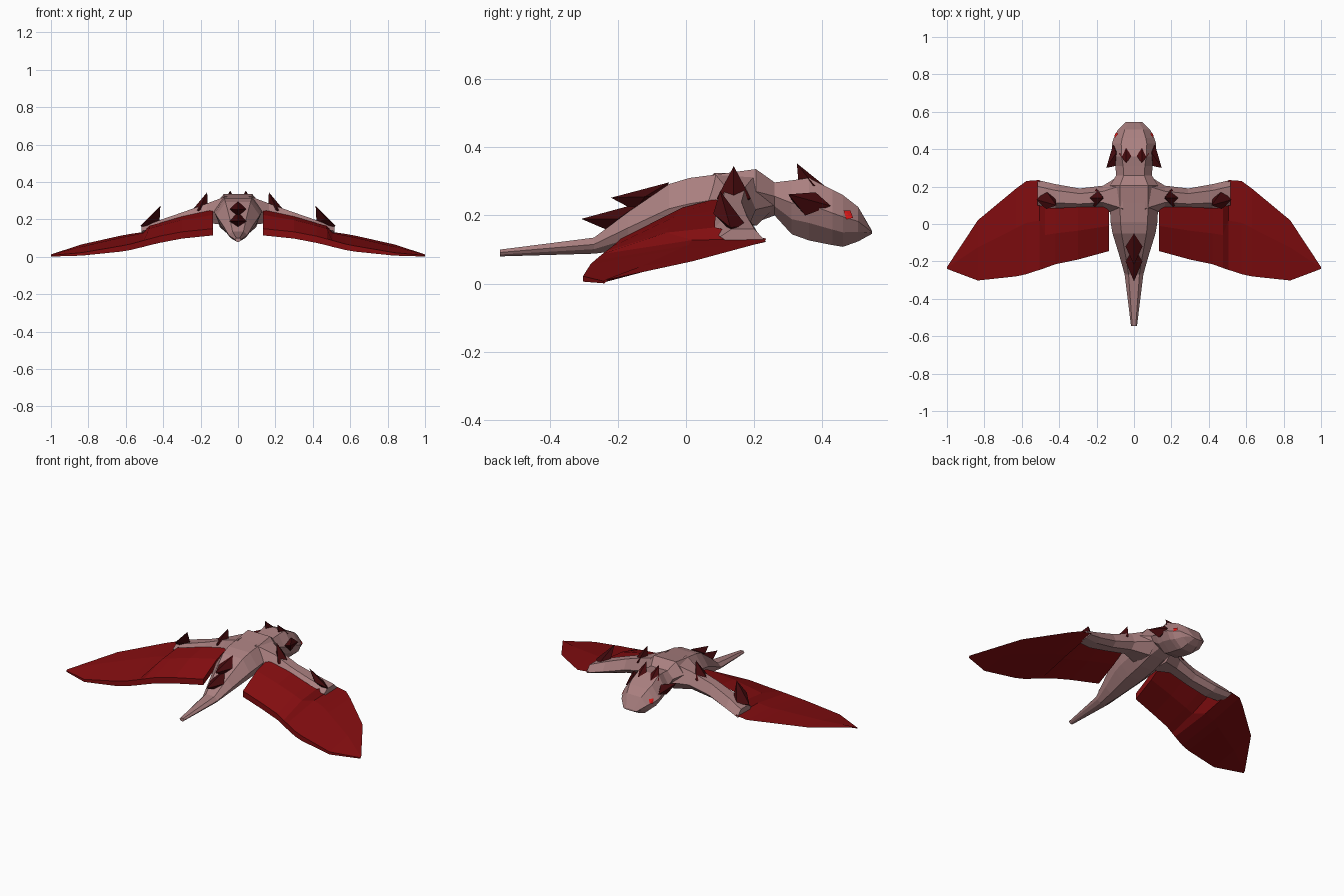
import bpy, bmesh
from mathutils import Vector
from mathutils.bvhtree import BVHTree


def material(name, rgb):
    m = bpy.data.materials.new(name)
    m.diffuse_color = (*rgb, 1)
    return m


SKIN = material("dusty pink skin", (0.40, 0.215, 0.215))
WING = material("deep red membrane", (0.23, 0.004, 0.005))
SPIKE = material("dark maroon spike", (0.06, 0.003, 0.004))
EYE = material("bright red eye", (0.80, 0.01, 0.01))


def make(name, verts, faces, mat):
    mesh = bpy.data.meshes.new(name)
    mesh.from_pydata([tuple(v) for v in verts], [], faces)
    bm = bmesh.new()
    bm.from_mesh(mesh)
    bmesh.ops.remove_doubles(bm, verts=bm.verts, dist=0.0005)
    bmesh.ops.recalc_face_normals(bm, faces=bm.faces)
    bm.to_mesh(mesh)
    bm.free()
    mesh.materials.append(mat)
    obj = bpy.data.objects.new(name, mesh)
    bpy.context.collection.objects.link(obj)
    return obj


def loft(name, rings, mat):
    n = len(rings[0])
    verts = [v for r in rings for v in r]
    faces = [(k * n + i, k * n + (i + 1) % n, (k + 1) * n + (i + 1) % n, (k + 1) * n + i)
             for k in range(len(rings) - 1) for i in range(n)]
    faces += [tuple(range(n)), tuple(range(len(verts) - n, len(verts)))]
    return make(name, verts, faces, mat)


# Body from tail tip to snout: y, half width, bottom z, top z
BODY = [(-0.545, 0.016, 0.08, 0.10), (-0.27, 0.05, 0.088, 0.135), (-0.17, 0.078, 0.10, 0.21),
        (-0.05, 0.115, 0.12, 0.292), (0.01, 0.125, 0.13, 0.31), (0.11, 0.13, 0.15, 0.323),
        (0.205, 0.13, 0.18, 0.336), (0.26, 0.095, 0.20, 0.297), (0.31, 0.10, 0.145, 0.303),
        (0.36, 0.113, 0.127, 0.31), (0.43, 0.118, 0.113, 0.275), (0.46, 0.108, 0.108, 0.26),
        (0.505, 0.085, 0.124, 0.225), (0.545, 0.045, 0.146, 0.156)]


def body_ring(y, w, lo, hi):
    h = hi - lo
    half = [(0.58 * w, hi), (w, lo + 0.58 * h), (0.82 * w, lo + 0.28 * h), (0.36 * w, lo)]
    return [(x, y, z) for x, z in half] + [(-x, y, z) for x, z in reversed(half)]


body = loft("body", [body_ring(*b) for b in BODY], SKIN)

# Arm: x, front y, back y, top z, bottom z
ARM = [(0.06, 0.27, 0.02, 0.325, 0.17), (0.165, 0.205, 0.085, 0.285, 0.18),
       (0.29, 0.19, 0.08, 0.24, 0.155), (0.42, 0.213, 0.08, 0.195, 0.125),
       (0.515, 0.235, 0.10, 0.160, 0.115)]

# Membrane: x, leading y z, trailing y z, thickness
MEMBRANE = [(0.135, 0.10, 0.252, -0.145, 0.132, 0.036), (0.30, 0.09, 0.215, -0.19, 0.115, 0.036),
            (0.42, 0.085, 0.18, -0.215, 0.092, 0.036), (0.475, 0.085, 0.165, -0.235, 0.078, 0.034),
            (0.505, 0.235, 0.132, -0.245, 0.07, 0.034), (0.575, 0.23, 0.122, -0.268, 0.052, 0.032),
            (0.63, 0.19, 0.112, -0.28, 0.042, 0.03), (0.835, 0.02, 0.066, -0.302, 0.014, 0.016),
            (1.0, -0.23, 0.012, -0.24, 0.004, 0.006)]


def arm_ring(s, x, f, b, hi, lo):
    m, d = (hi + lo) / 2, (f - b) * 0.25
    return [(s * x, y, z) for y, z in
            ((f, m - 0.015), (f - d, hi), (b + d, hi), (b, m), (b + d, lo), (f - d, lo))]


def wing_ring(s, x, ly, lz, ty, tz, t):
    my, mz = ly * 0.55 + ty * 0.45, lz * 0.55 + tz * 0.45
    return [(s * x, y, z) for y, z in
            ((ly, lz), (my, mz + t * 0.7), (ty, tz + t / 2), (ty, tz - t / 2), (my, mz - t * 0.5))]


# Spike: four-sided crystal with a tip, a base diamond and a buried root
def spike(name, tip, corners):
    c = [Vector(p) for p in corners]
    mid = sum(c, Vector()) / 4
    root = mid - (Vector(tip) - mid) * 0.4
    faces = [(i, (i + 1) % 4, e) for i in range(4) for e in (4, 5)]
    return make(name, c + [Vector(tip), root], faces, SPIKE)


# Paired spikes: tip followed by base diamond, for the +x side
PAIRED = {
    "shoulder_spike": [(0.165, 0.14, 0.345), (0.16, 0.14, 0.245), (0.20, 0.19, 0.25),
                       (0.25, 0.14, 0.243), (0.21, 0.09, 0.25)],
    "wrist_spike": [(0.415, 0.10, 0.272), (0.42, 0.14, 0.18), (0.47, 0.178, 0.168),
                    (0.522, 0.13, 0.165), (0.47, 0.08, 0.205)],
    "crown_spike": [(0.042, 0.325, 0.353), (0.042, 0.43, 0.268), (0.08, 0.375, 0.288),
                    (0.042, 0.33, 0.295), (0.006, 0.375, 0.295)],
    "cheek_spike": [(0.148, 0.30, 0.262), (0.112, 0.425, 0.228), (0.095, 0.38, 0.268),
                    (0.10, 0.31, 0.245), (0.112, 0.35, 0.20)],
}

depsgraph = bpy.context.evaluated_depsgraph_get()
skin_tree = BVHTree.FromObject(body, depsgraph)

for s, side in ((1, "right"), (-1, "left")):
    loft("arm_" + side, [arm_ring(s, *a) for a in ARM], SKIN)
    loft("wing_membrane_" + side, [wing_ring(s, *m) for m in MEMBRANE], WING)
    for name, pts in PAIRED.items():
        p = [(s * x, y, z) for x, y, z in pts]
        spike(name + "_" + side, p[0], p[1:])

    # Eye plate laid onto the side of the head
    pts = []
    for y, z in ((0.476, 0.20), (0.462, 0.212), (0.482, 0.212), (0.490, 0.190), (0.470, 0.186)):
        hit = skin_tree.ray_cast(Vector((s * 0.4, y, z)), Vector((-s, 0, 0)))
        if hit[0] is not None:
            pts.append(hit[0] + Vector((s * 0.006, 0, 0.003)))
    if len(pts) == 5:
        make("eye_" + side, pts, [(0, i, i % 4 + 1) for i in range(1, 5)], EYE)

# Spikes along the back of the tail
spike("back_spike", (0, -0.22, 0.252),
      [(0, -0.05, 0.297), (0.045, -0.12, 0.255), (0, -0.15, 0.215), (-0.045, -0.12, 0.255)])
spike("tail_spike", (0, -0.307, 0.19),
      [(0, -0.13, 0.238), (0.045, -0.20, 0.19), (0, -0.225, 0.155), (-0.045, -0.20, 0.19)])
